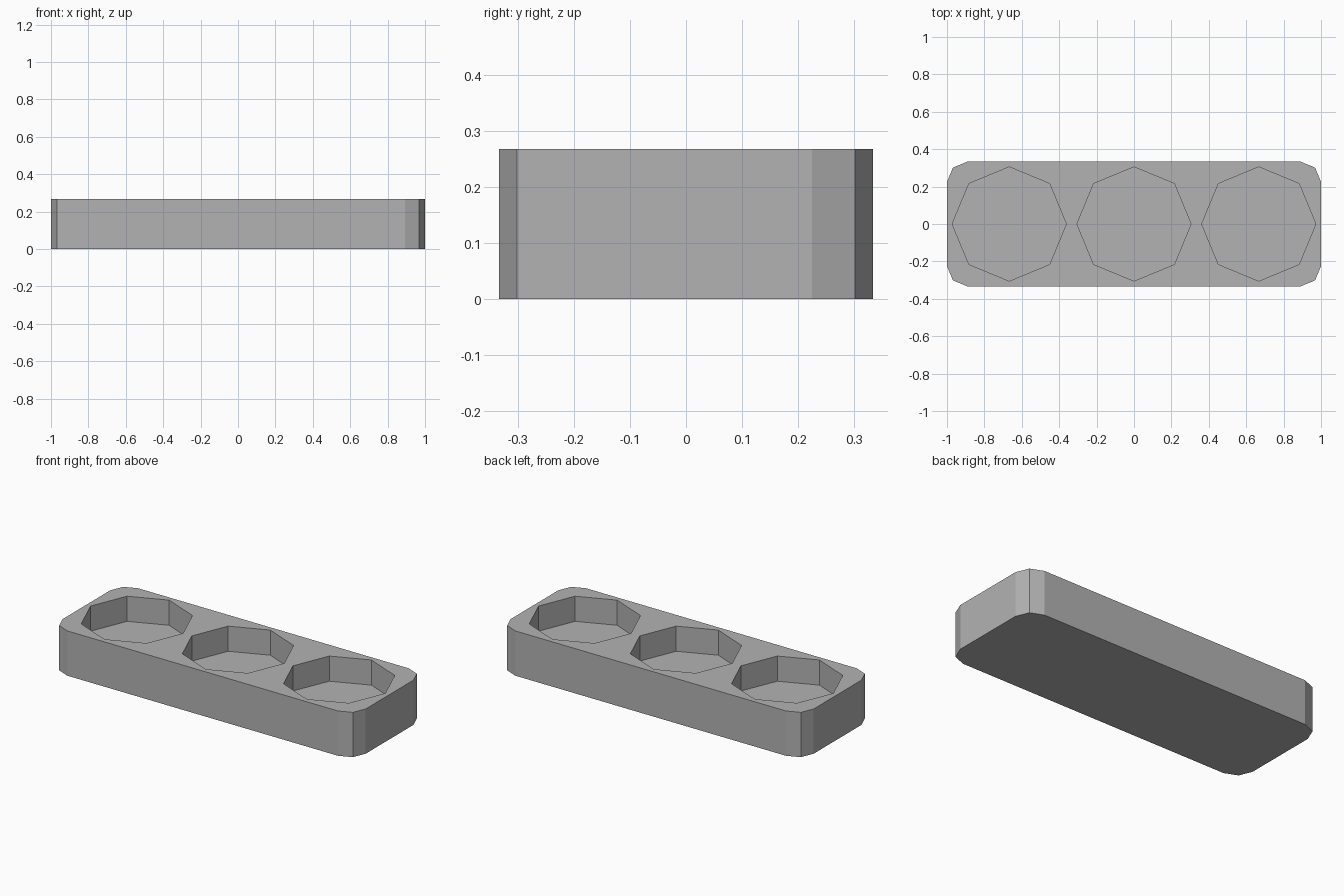
import bpy, bmesh, math

if "Cube" in bpy.data.objects:
    bpy.data.objects.remove(bpy.data.objects["Cube"])

# Overall sizes
HX, HY, H = 1.0, 0.333, 0.267
CORNER, SEGS = 0.108, 2
POCKET_R, PITCH, DEPTH = 0.305, 0.667, 0.15

grey = bpy.data.materials.new("plain grey")
grey.diffuse_color = (0.45, 0.45, 0.45, 1)
grey.use_nodes = True
grey.node_tree.nodes["Principled BSDF"].inputs["Base Color"].default_value = grey.diffuse_color


def prism(name, points, z0, z1):
    bm = bmesh.new()
    base = bm.faces.new([bm.verts.new((x, y, z0)) for x, y in points])
    top = bmesh.ops.extrude_face_region(bm, geom=[base])["geom"]
    for v in top:
        if isinstance(v, bmesh.types.BMVert):
            v.co.z = z1
    bmesh.ops.recalc_face_normals(bm, faces=bm.faces)
    mesh = bpy.data.meshes.new(name)
    bm.to_mesh(mesh)
    bm.free()
    mesh.materials.append(grey)
    ob = bpy.data.objects.new(name, mesh)
    bpy.context.collection.objects.link(ob)
    return ob


def arc(cx, cy, r, start, sweep, n):
    return [(cx + r * math.cos(start + sweep * i / n),
             cy + r * math.sin(start + sweep * i / n)) for i in range(n + 1)]


# Tray block with two-segment rounded corners
outline = []
for k, (sx, sy) in enumerate([(1, 1), (-1, 1), (-1, -1), (1, -1)]):
    outline += arc(sx * (HX - CORNER), sy * (HY - CORNER), CORNER,
                   k * math.pi / 2, math.pi / 2, SEGS)
tray = prism("tray", outline, 0, H)

# Three octagonal pockets cut into the top
cutters = []
for i in (-1, 0, 1):
    octagon = arc(i * PITCH, 0, POCKET_R, 0, 2 * math.pi, 8)[:-1]
    cutter = prism("pocket_cutter", octagon, H - DEPTH, H + 0.1)
    cutter.hide_render = True
    cutters.append(cutter)
    cut = tray.modifiers.new("pocket", 'BOOLEAN')
    cut.operation = 'DIFFERENCE'
    cut.solver = 'EXACT'
    cut.object = cutter

# Apply the cuts and drop the cutters
bpy.context.view_layer.objects.active = tray
tray.select_set(True)
for m in list(tray.modifiers):
    bpy.ops.object.modifier_apply(modifier=m.name)
for c in cutters:
    bpy.data.objects.remove(c)
